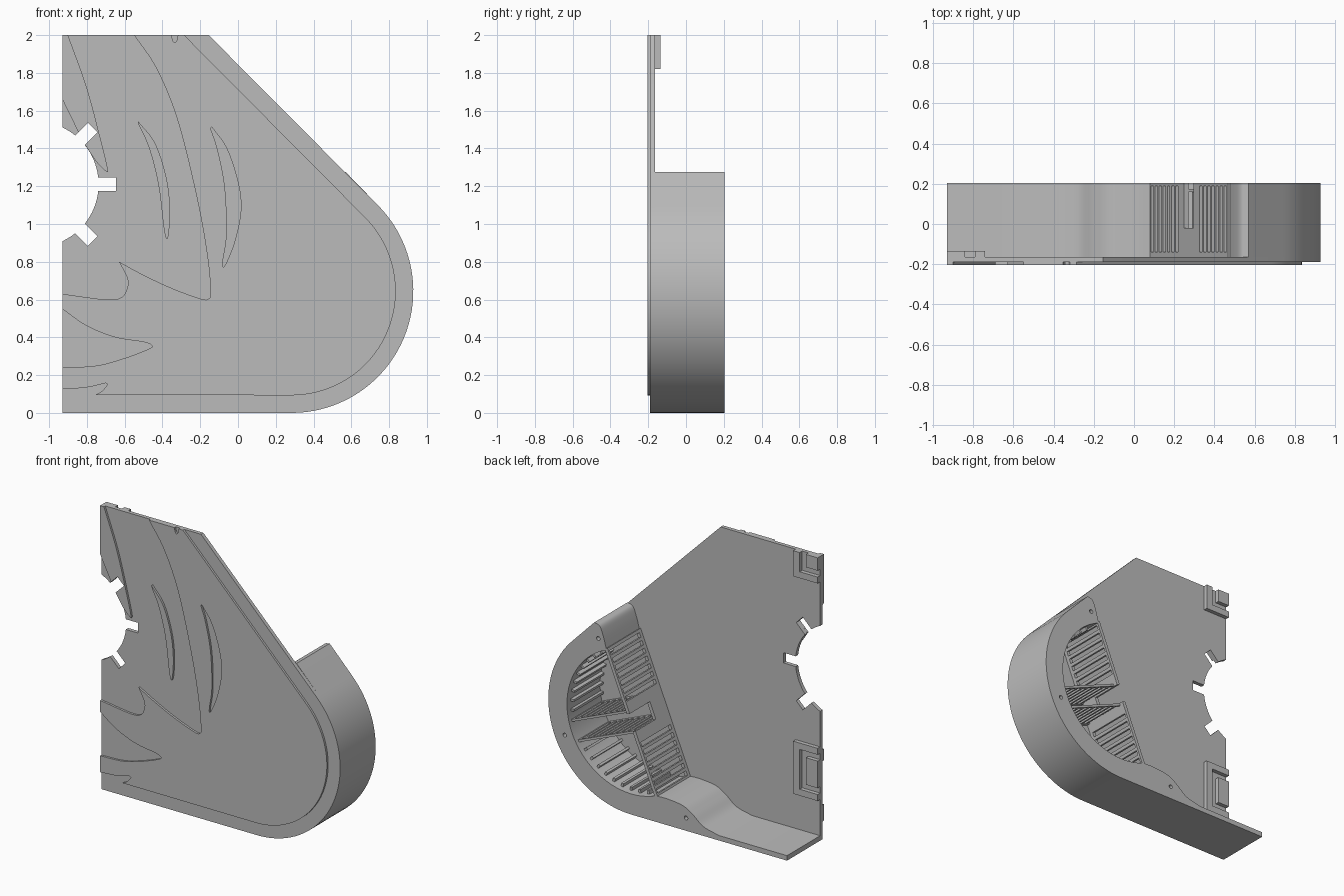
import bpy, bmesh
from math import sin, cos, radians, pi
from mathutils import Matrix, Vector

if "Cube" in bpy.data.objects:
    bpy.data.objects.remove(bpy.data.objects["Cube"])

grey = bpy.data.materials.new("plain grey")
grey.use_nodes = True
grey.diffuse_color = (0.5, 0.5, 0.5, 1)
grey.node_tree.nodes["Principled BSDF"].inputs["Base Color"].default_value = grey.diffuse_color

HUB = Vector((0.283, 0.645))       # centre of the rounded end
BITE = Vector((-1.07, 1.21))       # centre of the round cut-out
FRONT, FACE, FLOOR, BACK = -0.205, -0.19, -0.163, 0.205
AXIS = -22.5                       # symmetry axis of the housing, degrees
R = 0.645
LEFT = -0.93


def polar(c, r, deg):
    return (c[0] + r * cos(radians(deg)), c[1] + r * sin(radians(deg)))


def arc(c, r, a, b, n=40):
    return [polar(c, r, a + (b - a) * i / n) for i in range(n + 1)]


def smooth(pts, n=6):
    """Smooth run through a few points."""
    p = [Vector(q) for q in pts]
    p = [2 * p[0] - p[1]] + p + [2 * p[-1] - p[-2]]
    out = []
    for a, b, c, d in zip(p, p[1:], p[2:], p[3:]):
        for i in range(n):
            t = i / n
            out.append(0.5 * (2 * b + (c - a) * t + (2 * a - 5 * b + 4 * c - d) * t * t
                              + (3 * b - a - 3 * c + d) * t ** 3))
    return [tuple(v) for v in out] + [tuple(pts[-1])]


def finish(name, bm):
    bmesh.ops.remove_doubles(bm, verts=bm.verts, dist=0.0005)
    bmesh.ops.recalc_face_normals(bm, faces=bm.faces)
    me = bpy.data.meshes.new(name)
    bm.to_mesh(me)
    bm.free()
    me.materials.append(grey)
    ob = bpy.data.objects.new(name, me)
    bpy.context.collection.objects.link(ob)
    bpy.ops.object.select_all(action='DESELECT')
    ob.select_set(True)
    bpy.context.view_layer.objects.active = ob
    bpy.ops.object.shade_smooth_by_angle(angle=radians(30))
    return ob


def slab(name, loops, y0, y1):
    """Extrude x-z outlines (inner loops become holes) from y0 to y1."""
    cu = bpy.data.curves.new(name, 'CURVE')
    cu.dimensions, cu.fill_mode, cu.extrude = '2D', 'BOTH', (y1 - y0) / 2
    for pts in loops:
        sp = cu.splines.new('POLY')
        sp.points.add(len(pts) - 1)
        for q, p in zip(sp.points, pts):
            q.co = (p[0], p[1], 0, 1)
        sp.use_cyclic_u = True
    tmp = bpy.data.objects.new(name + " outline", cu)
    bpy.context.collection.objects.link(tmp)
    me = bpy.data.meshes.new_from_object(tmp.evaluated_get(bpy.context.evaluated_depsgraph_get()))
    bm = bmesh.new()
    bm.from_mesh(me)
    bm.transform(Matrix.Translation((0, (y0 + y1) / 2, 0)) @ Matrix.Rotation(pi / 2, 4, 'X'))
    bpy.data.objects.remove(tmp)
    bpy.data.meshes.remove(me)
    return finish(name, bm)


def add_box(bm, lo, hi, mat=Matrix()):
    lo, hi = Vector(lo), Vector(hi)
    m = mat @ Matrix.Translation((lo + hi) / 2) @ Matrix.Diagonal((*(hi - lo), 1))
    bmesh.ops.create_cube(bm, size=1, matrix=m)


def boxes(name, pairs, mat=Matrix()):
    bm = bmesh.new()
    for lo, hi in pairs:
        add_box(bm, lo, hi, mat)
    return finish(name, bm)


def frame(deg):
    """Local x runs outward from the hub at the given angle."""
    return Matrix.Translation((HUB.x, 0, HUB.y)) @ Matrix.Rotation(-radians(deg), 4, 'Y')


def grille(u0, u1, v, n, top, t=0.012):
    """Rails and upright bars between u0 and u1 at offset v."""
    out = [((u0, FLOOR, v - t), (u1, FLOOR + 0.025, v + t)),
           ((u0, top - 0.015, v - t), (u1, top, v + t))]
    step = (u1 - u0) / n
    for i in range(n + 1):
        u = u0 + i * step
        out.append(((u - step * 0.2, FLOOR, v - t), (u + step * 0.2, top, v + t)))
    return out


# Front plate with notched round cut-out
def slot(deg):
    d = Vector((cos(radians(deg)), sin(radians(deg))))
    s = Vector((-d.y, d.x)) * 0.036
    return [tuple(BITE + d * r + s * k) for r, k in ((0.33, 1), (0.425, 1), (0.425, -1), (0.33, -1))]


bite = arc(BITE, 0.332, 65, 52, 6)
for a in (45, 0, -45):
    bite += slot(a)
    bite += arc(BITE, 0.332, a - 7, a - 38 if a > -45 else -65, 8)
plate = [(LEFT, 0)] + arc(HUB, R, -90, 45) + [(-0.155, 2), (LEFT, 2)] + bite
slab("front_plate", [plate], FACE, FLOOR)

# Raised layer with flowing flame edges
swoop = smooth([(-0.55, 2), (-0.43, 1.82), (-0.32, 1.55), (-0.22, 1.15), (-0.165, 0.85),
                (-0.145, 0.65), (-0.155, 0.605), (-0.2, 0.605), (-0.35, 0.66),
                (-0.5, 0.73), (-0.63, 0.8)])
hook = smooth([(-0.63, 0.8), (-0.585, 0.71), (-0.59, 0.65), (-0.62, 0.61), (-0.7, 0.6), (LEFT, 0.63)])
tongue = smooth([(LEFT, 0.55), (-0.8, 0.46), (-0.65, 0.4), (-0.5, 0.375), (-0.455, 0.355),
                 (-0.48, 0.335), (-0.6, 0.29), (-0.75, 0.25), (LEFT, 0.24)])
barb = smooth([(LEFT, 0.125), (-0.8, 0.135), (-0.7, 0.158)]) + smooth([(-0.69, 0.15), (-0.72, 0.115), (-0.755, 0.095)])
rim = arc(HUB, 0.552, -90, 45)
dip = smooth([(-0.318, 2), (-0.325, 1.97), (-0.335, 1.96), (-0.345, 1.97), (-0.352, 2)])
right_crescent = smooth([(-0.14, 1.515), (-0.06, 1.4), (0, 1.22), (0.015, 1.07), (-0.02, 0.9), (-0.07, 0.78),
                         (-0.08, 0.8), (-0.06, 0.95), (-0.07, 1.2), (-0.11, 1.4), (-0.145, 1.505)])
slab("raised_panel", [swoop + hook[1:] + tongue + barb + rim + [(-0.285, 2)] + dip, right_crescent], FRONT, FACE)
left_crescent = smooth([(-0.53, 1.545), (-0.44, 1.43), (-0.38, 1.25), (-0.36, 1.08), (-0.37, 0.93),
                        (-0.39, 0.96), (-0.42, 1.2), (-0.47, 1.4), (-0.53, 1.535)])
slab("raised_crescent", [left_crescent], FRONT, FACE)
flame = [(LEFT, 2)] + smooth([(-0.9, 2), (-0.8, 1.72), (-0.72, 1.42), (-0.69, 1.29),
                              (-0.7, 1.28), (-0.75, 1.33), (-0.81, 1.42)])
slab("raised_corner_flame", [flame + slot(45)[2:0:-1] + [(-0.845, 1.486), (LEFT, 1.66)]], FRONT, FACE)

# Deep housing wall: floor strip, swelling, rounded rim
inner = 0.5
crest = smooth([polar(HUB, inner, AXIS - 90), (0.0, 0.185), (-0.12, 0.17), (-0.2, 0.125),
                (-0.28, 0.065), (-0.4, 0.035)])
horn = smooth([(0.57, 1.275), (0.53, 1.262), (0.505, 1.21), polar(HUB, inner, AXIS + 90)])
wall = [(LEFT, 0)] + arc(HUB, R, -90, 45) + horn + arc(HUB, inner, AXIS + 90, AXIS - 90)[1:-1] + crest + [(LEFT, 0.035)]
screws = [arc(p, 0.014, 0, 345, 15) for p in ((0.54, 1.17), (0.8, 0.42), (-0.144, 0.09))]
slab("housing_wall", [wall] + screws, FLOOR, BACK)

# Vented wall across the housing, with a notched middle
vents = grille(0.13, 0.5, 0, 7, BACK) + grille(-0.5, -0.13, 0, 7, BACK)
vents += [((-0.13, FLOOR, -0.012), (0.13, -0.02, 0.012)),
          ((-0.13, -0.02, -0.012), (-0.06, BACK, 0.012)),
          ((0.06, -0.02, -0.012), (0.13, BACK, 0.012))]
boxes("vent_wall", vents, frame(AXIS + 90))

# Two slatted dividers running out to the rim
for side, name in ((1, "upper_divider"), (-1, "lower_divider")):
    boxes(name, grille(0, 0.49, side * 0.07, 10, BACK - 0.03, 0.008), frame(AXIS))

# Upright ribs on the inside of the rim
bm = bmesh.new()
for side in (-1, 1):
    for i in range(9):
        add_box(bm, (inner - 0.025, FLOOR, -0.008), (inner + 0.01, BACK - 0.04, 0.008),
                frame(AXIS + side * (16 + i * 8)))
finish("rim_ribs", bm)

# Mounting brackets on the back of the plate
PAD = -0.135


def bracket(name, parts):
    boxes(name, [((x0, FLOOR, z0), (x1, PAD, z1)) for x0, x1, z0, z1 in parts])


bracket("top_bracket", [(-0.79, -0.74, 1.82, 2), (LEFT, -0.79, 1.82, 1.865), (LEFT, -0.84, 1.91, 2)])
bracket("lower_bracket", [(-0.79, -0.74, 0.29, 0.66), (LEFT, -0.79, 0.29, 0.335),
                          (LEFT, -0.79, 0.615, 0.66), (LEFT, -0.84, 0.38, 0.57)])
